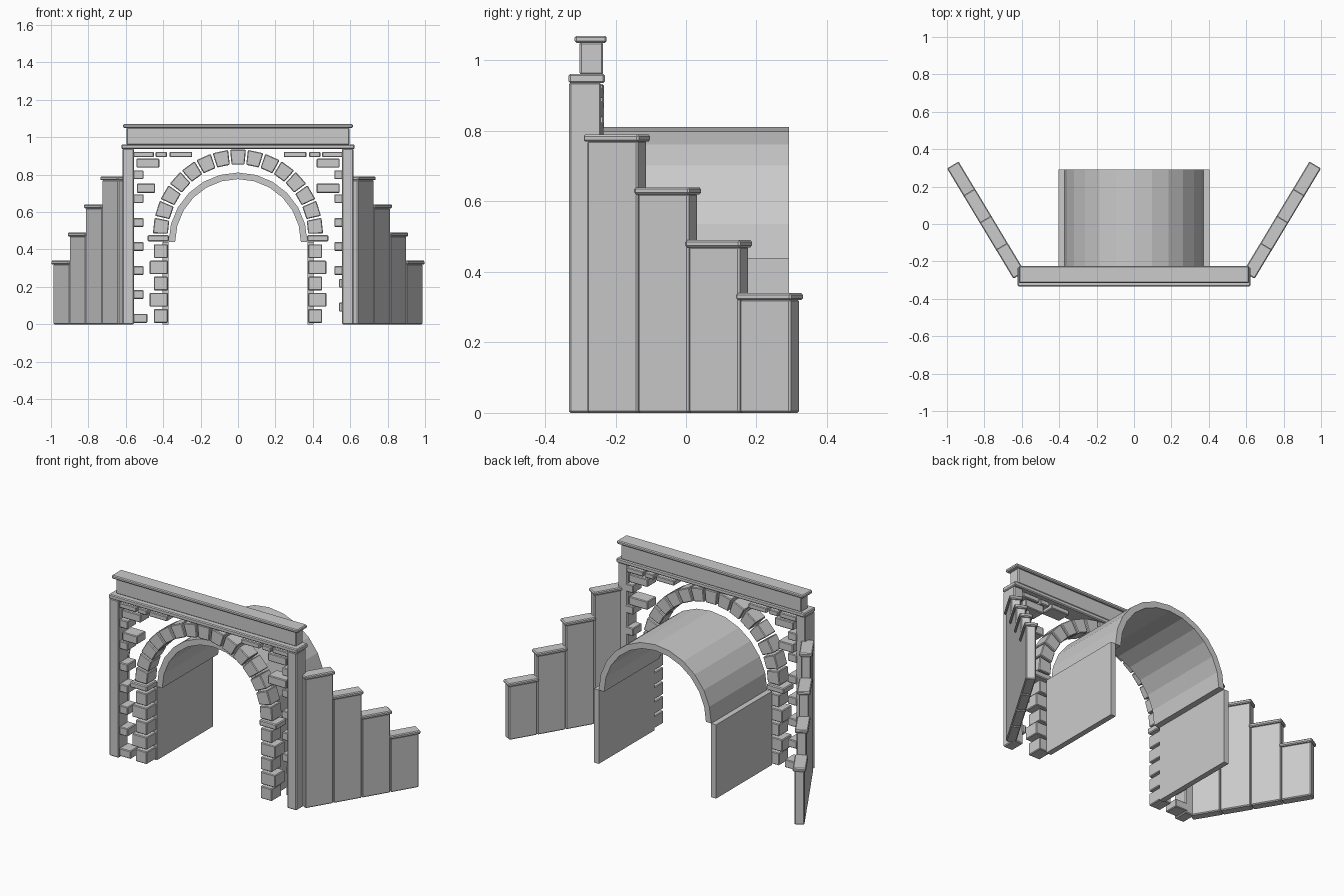
import bpy, bmesh, math
from mathutils import Matrix, Vector

cube = bpy.data.objects.get("Cube")
if cube:
    bpy.data.objects.remove(cube, do_unlink=True)

stone = bpy.data.materials.new("grey_stone")
stone.use_nodes = True
grey = (0.6, 0.6, 0.6, 1)
stone.diffuse_color = grey
stone.node_tree.nodes["Principled BSDF"].inputs["Base Color"].default_value = grey


def finish(name, bm, bevel):
    bmesh.ops.recalc_face_normals(bm, faces=bm.faces)
    mesh = bpy.data.meshes.new(name)
    bm.to_mesh(mesh)
    bm.free()
    mesh.materials.append(stone)
    obj = bpy.data.objects.new(name, mesh)
    bpy.context.collection.objects.link(obj)
    if bevel:
        mod = obj.modifiers.new("Bevel", 'BEVEL')
        mod.width = bevel
        mod.segments = 1
        mod.limit_method = 'ANGLE'
    return obj


def box(name, x, y, z, bevel=0.005):
    """Box from (low, high) ranges."""
    bm = bmesh.new()
    mid = Vector([(a + b) / 2 for a, b in (x, y, z)])
    size = [b - a for a, b in (x, y, z)]
    bmesh.ops.create_cube(bm, size=1, matrix=Matrix.Translation(mid) @ Matrix.Diagonal((*size, 1)))
    return finish(name, bm, bevel)


def arch(name, inner, outer, start, end, steps, centre_z, y, bevel):
    """Ring section swept along y, angles in degrees from +x."""
    bm = bmesh.new()
    angles = [math.radians(start + (end - start) * i / steps) for i in range(steps + 1)]
    rim = [(outer, a) for a in angles] + [(inner, a) for a in reversed(angles)]
    verts = [bm.verts.new((r * math.cos(a), y[0], centre_z + r * math.sin(a))) for r, a in rim]
    face = bm.faces.new(verts)
    out = bmesh.ops.extrude_face_region(bm, geom=[face])
    moved = [v for v in out["geom"] if isinstance(v, bmesh.types.BMVert)]
    bmesh.ops.translate(bm, verts=moved, vec=(0, y[1] - y[0], 0))
    return finish(name, bm, bevel)


def side_box(name, side, near, far, y, z, bevel=0.005):
    return box(name, tuple(sorted((side * near, side * far))), y, z, bevel)


# Cornice, parapet and coping across the front
box("cornice", (-0.622, 0.622), (-0.333, -0.23), (0.936, 0.962))
box("parapet", (-0.595, 0.595), (-0.302, -0.235), (0.96, 1.052))
box("coping", (-0.615, 0.615), (-0.316, -0.225), (1.05, 1.07))

# Ring of arch stones
STONES = 15
PITCH = 180 / STONES
for i in range(STONES):
    arch("arch_stone", 0.375, 0.455, i * PITCH + 0.7, (i + 1) * PITCH - 0.7, 1,
         0.48, (-0.325, -0.233), 0.004)

# Tunnel vault
arch("tunnel_vault", 0.336, 0.371, 0, 180, 12, 0.44, (-0.235, 0.292), 0)

for side, label in ((1, "left"), (-1, "right")):
    # Tunnel wall and end pillar
    side_box(label + "_tunnel_wall", side, 0.371, 0.403, (-0.235, 0.292), (0, 0.44), 0)
    side_box(label + "_pillar", side, 0.556, 0.618, (-0.332, -0.241), (0, 0.938))

    # Arch jamb: alternating blocks under an impost
    for i in range(5):
        far = 0.472 if i % 2 else 0.45
        z = 0.008 + i * 0.0865
        side_box(label + "_jamb_stone", side, 0.375, far, (-0.325, -0.233), (z, z + 0.073), 0.004)
    side_box(label + "_impost", side, 0.37, 0.483, (-0.33, -0.23), (0.442, 0.476))

    # Short toothed stones beside the pillar
    for i in range(8):
        z = 0.008 + i * 0.128
        near = 0.485 if i == 0 and side < 0 else 0.505
        if side > 0:
            near = 0.54 if i < 2 else 0.515
            z += 0.06 if i < 2 else 0
        if i < 7:
            side_box(label + "_quoin", side, near, 0.565, (-0.32, -0.236), (z, z + 0.047), 0.004)

    # Longer stones high in the corner
    side_box(label + "_long_quoin", side, 0.42, 0.543, (-0.32, -0.236), (0.702, 0.752), 0.004) \
        if side > 0 else \
        side_box(label + "_long_quoin", side, 0.443, 0.54, (-0.32, -0.236), (0.702, 0.752), 0.004)
    side_box(label + "_corner_quoin", side, 0.42, 0.543, (-0.32, -0.236), (0.838, 0.885), 0.004)
    for near, far in ((0.245, 0.365), (0.38, 0.44), (0.45, 0.56)):
        side_box(label + "_top_stone", side, near, far, (-0.32, -0.236), (0.893, 0.922), 0.004)

    # Splayed wing wall, stepping down towards the back
    heading = math.atan2(0.145, 0.087)
    turn = heading if side > 0 else math.pi - heading
    for i in range(4):
        top = 0.79 - 0.15 * i
        place = Matrix.Translation((side * (0.661 + 0.087 * i), -0.196 + 0.1445 * i, 0)) \
            @ Matrix.Rotation(turn, 4, 'Z')
        body = box(label + "_wing_step", (-0.0835, 0.0835), (-0.027, 0.027), (0, top - 0.018))
        cap = box(label + "_wing_cap", (-0.091, 0.091), (-0.036, 0.036), (top - 0.02, top))
        body.matrix_world = place
        cap.matrix_world = place
